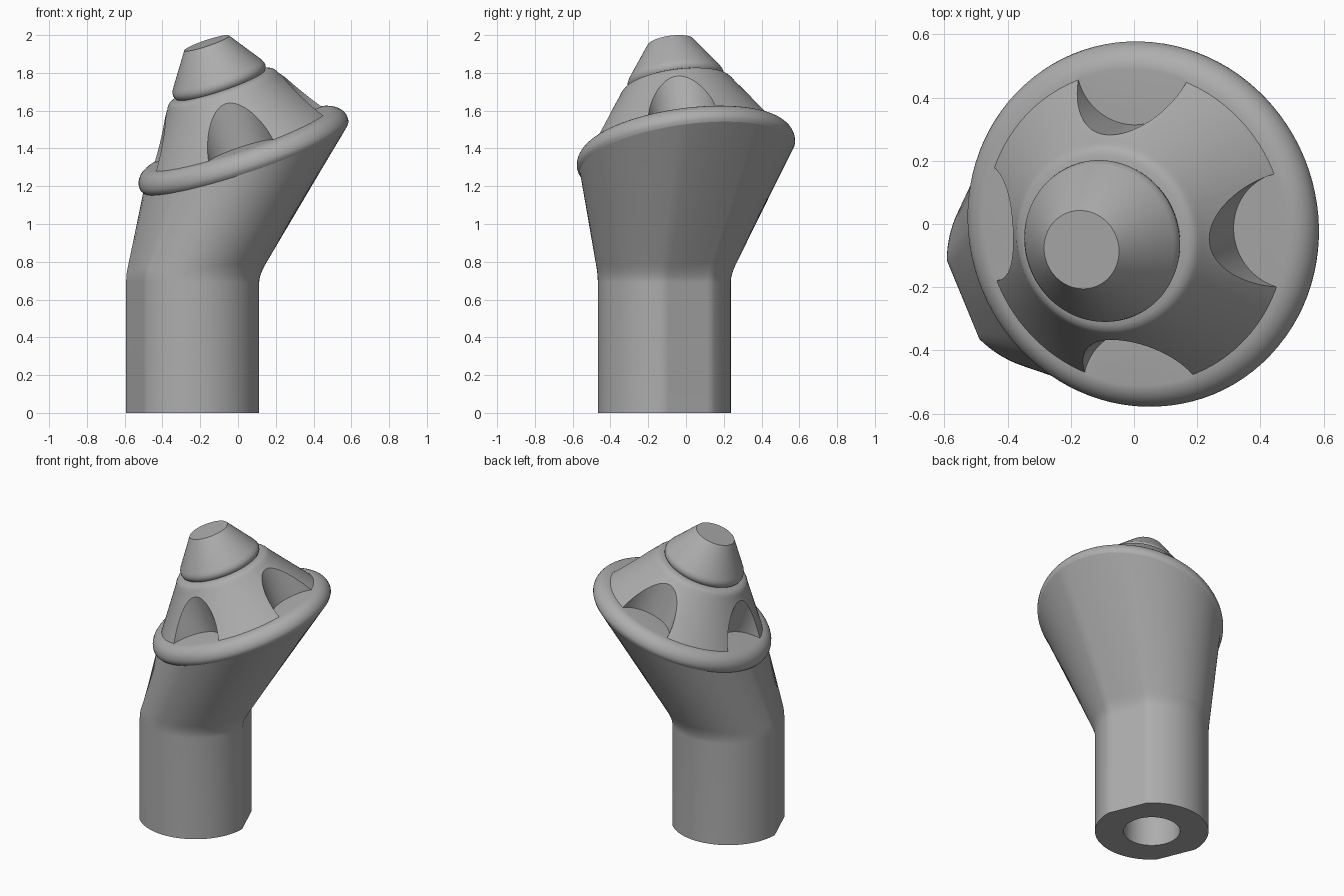
import bpy, bmesh
from math import sin, cos, pi, radians
from mathutils import Vector, Matrix

cube = bpy.data.objects.get("Cube")
if cube:
    bpy.data.objects.remove(cube, do_unlink=True)

SIDES = 96
ANGLES = [2 * pi * i / SIDES for i in range(SIDES)]

metal = bpy.data.materials.new("brushed_grey")
metal.use_nodes = True
GREY = (0.42, 0.42, 0.42, 1)
metal.diffuse_color = GREY
metal.node_tree.nodes["Principled BSDF"].inputs["Base Color"].default_value = GREY

# The head leans back over the flat side of the stem
lean, heading = radians(20), radians(202.5)
axis = Vector((sin(lean) * cos(heading), sin(lean) * sin(heading), cos(lean)))
tilt = Matrix.Translation((0.03, 0, 1.375)) @ \
    Vector((0, 0, 1)).rotation_difference(axis).to_matrix().to_4x4()


def circle(r, z):
    return [Vector((r * cos(a), r * sin(a), z)) for a in ANGLES]


def skin(name, rings, cap_start, cap_end):
    """Bridge a stack of equal rings into one surface."""
    bm = bmesh.new()
    rows = [[bm.verts.new(p) for p in ring] for ring in rings]
    for low, high in zip(rows, rows[1:]):
        for i in range(SIDES):
            j = (i + 1) % SIDES
            bm.faces.new((low[i], low[j], high[j], high[i]))
    if cap_start:
        bm.faces.new(rows[0][::-1])
    if cap_end:
        bm.faces.new(rows[-1])
    mesh = bpy.data.meshes.new(name)
    bm.to_mesh(mesh)
    bm.free()
    mesh.materials.append(metal)
    obj = bpy.data.objects.new(name, mesh)
    bpy.context.collection.objects.link(obj)
    return obj


def activate(obj):
    bpy.ops.object.select_all(action='DESELECT')
    obj.select_set(True)
    bpy.context.view_layer.objects.active = obj


def smooth(obj, degrees):
    activate(obj)
    bpy.ops.object.shade_smooth_by_angle(angle=radians(degrees))


# Stem: round post with two opposite flats, lofted out to the tilted rim
POST = Vector((-0.24, -0.115, 0))
POST_R = 0.352


def post_ring(z):
    ring = []
    for a in ANGLES:
        r = POST_R
        if a % pi < pi / 4:
            r *= cos(pi / 8) / cos(a % pi - pi / 8)
        ring.append(POST + Vector((r * cos(a), r * sin(a), z)))
    return ring


def bore_ring(z):
    return [POST + p for p in circle(0.175, z)]


rim_edge = [tilt @ p for p in circle(0.57, -0.03)]
start, knee = post_ring(0.69), post_ring(0.73)
leave = [k.lerp(e, 0.08) for k, e in zip(knee, rim_edge)]
bend = []
for s in range(7):
    t = s / 6
    bend.append([p.lerp(q, t).lerp(q.lerp(e, t), t)
                 for p, q, e in zip(start, knee, leave)])
stem = skin("stem", [bore_ring(0.7), bore_ring(0), post_ring(0)] + bend + [rim_edge],
            True, False)
smooth(stem, 25)

# Head: rounded rim, cone, shoulder, small lip and truncated tip
profile = [(0.57, -0.03), (0.58, -0.015)]
profile += [(0.50 + 0.0825 * cos(a), 0.08 * sin(a))
            for a in (pi / 2 * k / 8 for k in range(9))]
profile += [(0.312, 0.345), (0.303, 0.362), (0.29, 0.376), (0.272, 0.383), (0.246, 0.385),
            (0.254, 0.395), (0.258, 0.41), (0.256, 0.425), (0.248, 0.442), (0.125, 0.62)]
head = skin("head", [circle(r, z) for r, z in profile], True, True)
head.matrix_world = tilt

# Four scallops cut down to the top of the rim
for k in range(4):
    a = k * pi / 2
    offset = Vector((0.513 * cos(a), 0.513 * sin(a), 0))
    cutter = skin("scallop_cutter", [[p + offset for p in circle(0.186, z)]
                                     for z in (0.0795, 0.6)], True, True)
    cutter.matrix_world = tilt
    cutter.hide_render = True
    bpy.context.view_layer.update()
    cut = head.modifiers.new("scallop", 'BOOLEAN')
    cut.operation = 'DIFFERENCE'
    cut.solver = 'EXACT'
    cut.object = cutter
    activate(head)
    bpy.ops.object.modifier_apply(modifier=cut.name)
    bpy.data.objects.remove(cutter, do_unlink=True)
smooth(head, 30)
